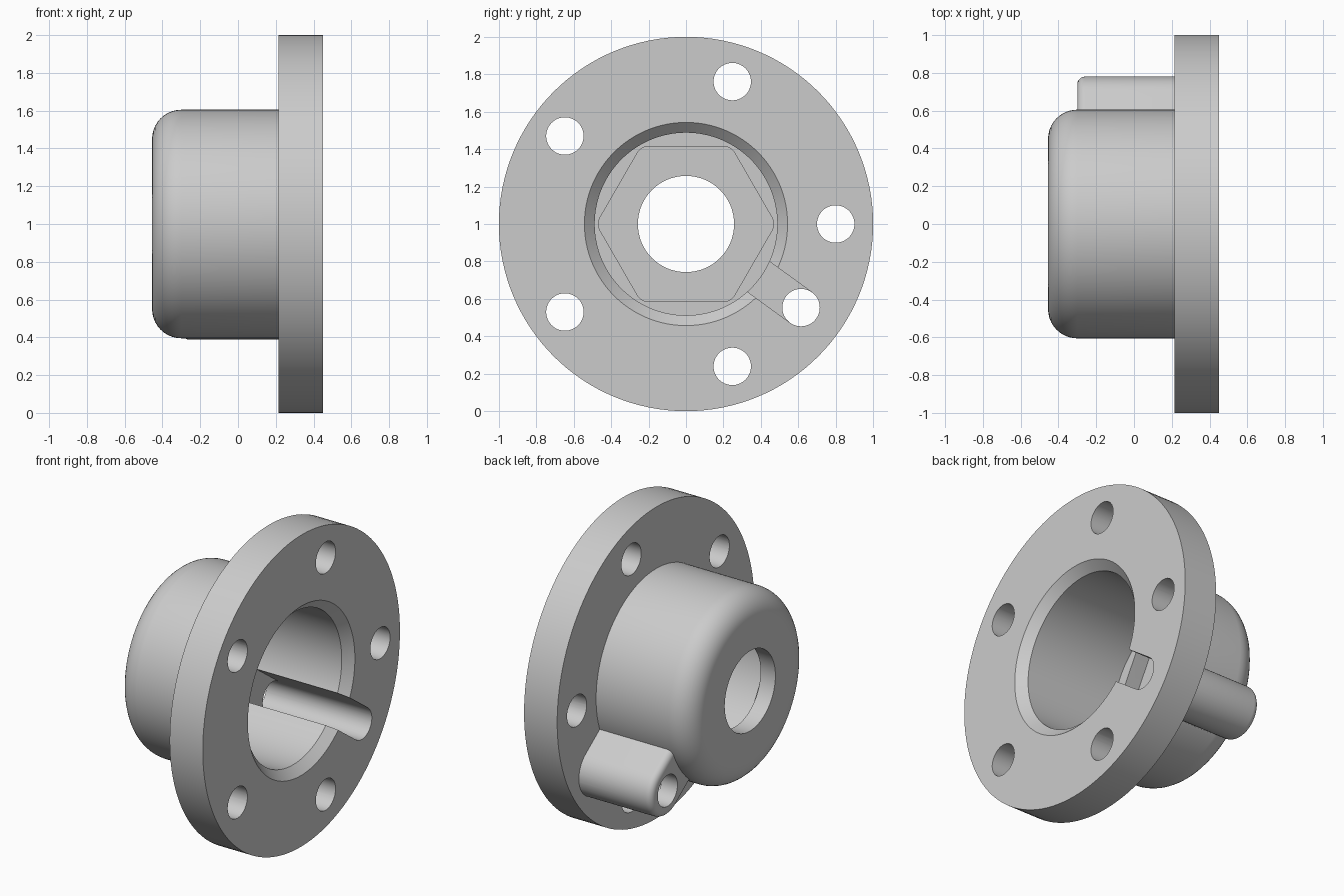
import bpy, bmesh, math
from mathutils import Matrix, Vector

cube = bpy.data.objects.get("Cube")
if cube:
    bpy.data.objects.remove(cube, do_unlink=True)

grey = bpy.data.materials.new("light_grey")
grey.use_nodes = True
colour = (0.6, 0.6, 0.6, 1)
grey.diffuse_color = colour
grey.node_tree.nodes["Principled BSDF"].inputs["Base Color"].default_value = colour

FACE, FLANGE_BACK, BODY_END = 0.45, 0.215, -0.455
BOSS_ANGLE, BOSS_R, BOSS_END = math.radians(-36), 0.76, -0.3
HOLE_R = 0.1


def make_object(name, bm):
    bmesh.ops.recalc_face_normals(bm, faces=bm.faces)
    mesh = bpy.data.meshes.new(name)
    bm.to_mesh(mesh)
    bm.free()
    mesh.materials.append(grey)
    obj = bpy.data.objects.new(name, mesh)
    bpy.context.collection.objects.link(obj)
    return obj


def arc(cx, cy, r, a0, a1, n):
    """Points along an arc, angles in degrees."""
    angles = [math.radians(a0 + (a1 - a0) * i / n) for i in range(n + 1)]
    return [(cx + r * math.cos(a), cy + r * math.sin(a)) for a in angles]


def prism(name, outline, x0, x1, angle=0, round_end=0):
    """Extrude a (y, z) outline along x, turned about the main axis."""
    bm = bmesh.new()
    base = bm.faces.new([bm.verts.new((x0, y, z)) for y, z in outline])
    rim = list(base.edges)
    top = bmesh.ops.extrude_face_region(bm, geom=[base], use_keep_orig=True)
    moved = [v for v in top["geom"] if isinstance(v, bmesh.types.BMVert)]
    bmesh.ops.translate(bm, verts=moved, vec=(x1 - x0, 0, 0))
    if round_end:
        bmesh.ops.bevel(bm, geom=rim, offset=round_end, segments=5,
                        profile=0.5, affect='EDGES')
    turn = Matrix.Translation((0, 0, 1)) @ Matrix.Rotation(angle, 4, 'X')
    bmesh.ops.transform(bm, matrix=turn, verts=bm.verts)
    return make_object(name, bm)


def lathe(name, profile, steps=128):
    """Spin a closed (x, radius) profile about the main axis."""
    bm = bmesh.new()
    verts = [bm.verts.new((x, 0, r + 1)) for x, r in profile]
    edges = [bm.edges.new((a, b)) for a, b in zip(verts, verts[1:] + verts[:1])]
    bmesh.ops.spin(bm, geom=verts + edges, cent=(0, 0, 1), axis=(1, 0, 0),
                   angle=math.tau, steps=steps, use_duplicate=False)
    bmesh.ops.remove_doubles(bm, verts=bm.verts, dist=1e-5)
    return make_object(name, bm)


def combine(target, tool, operation):
    mod = target.modifiers.new(tool.name, 'BOOLEAN')
    mod.operation, mod.solver, mod.object = operation, 'EXACT', tool
    bpy.context.view_layer.objects.active = target
    bpy.ops.object.modifier_apply(modifier=mod.name)
    bpy.data.objects.remove(tool, do_unlink=True)


# Flanged cup: rounded closed end, flange, chamfered bore, centre hole
BORE, FLOOR, CHAMFER, BODY_R, FILLET = 0.488, -0.25, 0.055, 0.605, 0.155
profile = [(BODY_END, 0.257)]
profile += arc(BODY_END + FILLET, BODY_R - FILLET, FILLET, 180, 90, 10)
profile += [(FLANGE_BACK, BODY_R), (FLANGE_BACK, 1), (FACE, 1),
            (FACE, BORE + CHAMFER), (FACE - CHAMFER, BORE),
            (FLOOR, BORE), (FLOOR, 0.257)]
hub = lathe("flanged_hub", profile)

# Side boss, rounded at its free end
boss_outline = [(0.54, -0.165)] + arc(BOSS_R - 0.145 + 0.145, 0, 0.165, -90, 90, 32)
boss_outline += [(0.54, 0.165)]
# The boss is concentric with its hole and merges into the body wall
combine(hub, prism("side_boss", boss_outline, BOSS_END, 0.3, BOSS_ANGLE, 0.04), 'UNION')

# Slot joining the bore to the boss hole
slot = [(0.3, -HOLE_R), (BOSS_R, -HOLE_R), (BOSS_R, HOLE_R), (0.3, HOLE_R)]
combine(hub, prism("slot_cutter", slot, -0.185, 0.6, BOSS_ANGLE), 'DIFFERENCE')

# Boss hole and five flange holes
spots = [(BOSS_R, BOSS_ANGLE)] + [(0.8, math.radians(72 * i)) for i in range(5)]
for r, angle in spots:
    circle = arc(r, 0, HOLE_R, 0, 360, 48)[:-1]
    combine(hub, prism("hole_cutter", circle, -0.6, 0.6, angle), 'DIFFERENCE')

# Hexagonal pocket with softened corners in the bore floor
hexagon = []
CORNER = 0.07
centre = (0.415 - CORNER) / math.cos(math.radians(30))
for i in range(6):
    a = math.radians(60 * i)
    hexagon += arc(centre * math.cos(a), centre * math.sin(a), CORNER,
                   60 * i - 30, 60 * i + 30, 6)
combine(hub, prism("hex_cutter", hexagon, -0.35, 0.1), 'DIFFERENCE')

# Smooth round walls, crisp machined edges
bpy.ops.object.select_all(action='DESELECT')
hub.select_set(True)
bpy.context.view_layer.objects.active = hub
bpy.ops.object.shade_smooth_by_angle(angle=math.radians(30))
